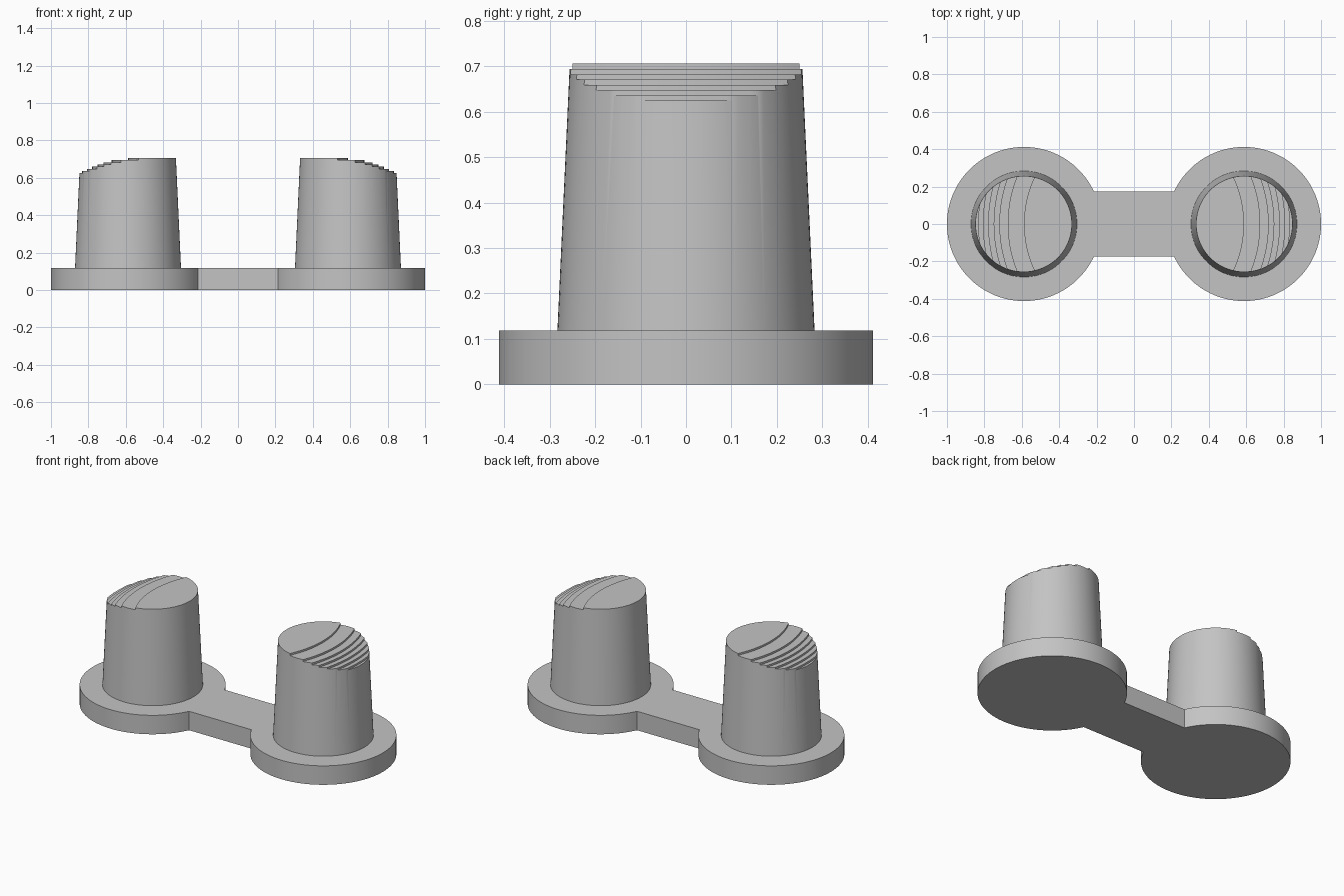
import bpy, bmesh, math
from mathutils import Vector, Matrix

default = bpy.data.objects.get("Cube")
if default:
    bpy.data.objects.remove(default, do_unlink=True)

CENTRE = 0.588      # distance of each post from the middle
DISC_R = 0.412
BRIDGE = 0.175      # half width of the bridge
BASE_H = 0.118
TOP = 0.706
LAYER = 0.0116      # height of one terrace

grey = bpy.data.materials.new("plain grey")
grey.use_nodes = True
colour = (0.55, 0.55, 0.55, 1)
grey.diffuse_color = colour
grey.node_tree.nodes["Principled BSDF"].inputs["Base Color"].default_value = colour


def make_object(name, bm):
    bmesh.ops.recalc_face_normals(bm, faces=bm.faces)
    mesh = bpy.data.meshes.new(name)
    bm.to_mesh(mesh)
    bm.free()
    mesh.materials.append(grey)
    obj = bpy.data.objects.new(name, mesh)
    bpy.context.collection.objects.link(obj)
    return obj


def smooth(obj):
    bpy.ops.object.select_all(action='DESELECT')
    obj.select_set(True)
    bpy.context.view_layer.objects.active = obj
    bpy.ops.object.shade_smooth_by_angle(angle=math.radians(30))


# Base plate: two discs joined by a bridge, as one extruded outline
bm = bmesh.new()
reach = math.pi - math.asin(BRIDGE / DISC_R)
steps = 96
arc = []
for i in range(steps + 1):
    a = -reach + 2 * reach * i / steps
    arc.append(Vector((CENTRE + DISC_R * math.cos(a), DISC_R * math.sin(a), 0)))
outline = arc + [-p for p in arc]
face = bm.faces.new([bm.verts.new(p) for p in outline])
grown = bmesh.ops.extrude_face_region(bm, geom=[face])
top_verts = [g for g in grown["geom"] if isinstance(g, bmesh.types.BMVert)]
bmesh.ops.translate(bm, verts=top_verts, vec=(0, 0, BASE_H))
smooth(make_object("base_plate", bm))

# Terrace cutter: stepped profile turned about the middle of the model
radii = [0.588, 0.675, 0.72, 0.75, 0.78, 0.808, 0.833]
profile = [(radii[0], 0.8)]
for i, r in enumerate(radii):
    z = TOP - LAYER * (i + 1)
    profile.append((r, z))
    profile.append((radii[i + 1] if i + 1 < len(radii) else 1.2, z))
profile.append((1.2, 0.8))
bm = bmesh.new()
section = [bm.verts.new((x, 0, z)) for x, z in profile]
edges = [bm.edges.new((section[i - 1], v)) for i, v in enumerate(section)]
bmesh.ops.spin(bm, geom=section + edges, cent=(0, 0, 0), axis=(0, 0, 1),
               angle=math.tau, steps=180, use_merge=True)
bmesh.ops.remove_doubles(bm, verts=bm.verts, dist=0.0001)
cutter = make_object("terrace_cutter", bm)
cutter.hide_render = True

# Tapered posts with terraced tops falling away from the middle
SINK = 0.06
for side, name in ((1, "left_post"), (-1, "right_post")):
    bm = bmesh.new()
    bmesh.ops.create_cone(bm, cap_ends=True, segments=96,
                          radius1=0.286, radius2=0.256, depth=TOP - SINK,
                          matrix=Matrix.Translation((side * CENTRE, 0, (TOP + SINK) / 2)))
    post = make_object(name, bm)
    cut = post.modifiers.new("terraces", 'BOOLEAN')
    cut.operation = 'DIFFERENCE'
    cut.solver = 'EXACT'
    cut.object = cutter
    bpy.context.view_layer.objects.active = post
    bpy.ops.object.modifier_apply(modifier=cut.name)
    smooth(post)

bpy.data.objects.remove(cutter, do_unlink=True)
